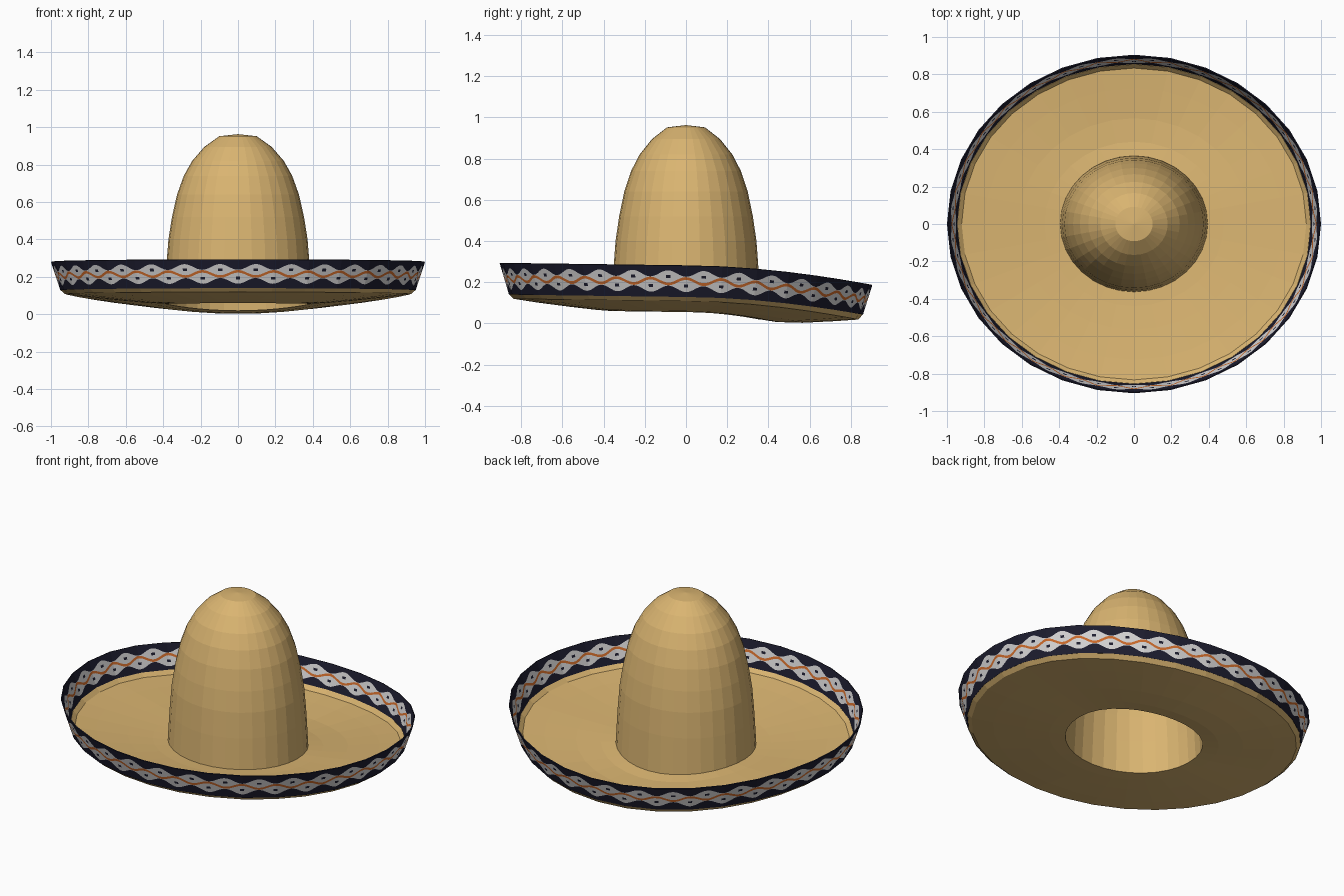
import bpy, bmesh, math

if "Cube" in bpy.data.objects:
    bpy.data.objects.remove(bpy.data.objects["Cube"])

SIDES = 32


def material(name, rgb):
    m = bpy.data.materials.new(name)
    m.diffuse_color = (*rgb, 1)
    m.use_nodes = True
    m.node_tree.nodes["Principled BSDF"].inputs["Base Color"].default_value = m.diffuse_color
    return m


STRAW = material("straw", (0.70, 0.46, 0.165))
NAVY = material("dark_navy", (0.012, 0.012, 0.028))
WHITE = material("off_white", (0.68, 0.67, 0.67))
ORANGE = material("orange", (0.62, 0.15, 0.025))


def droop(y):
    """Brim sags toward the back and lifts slightly at the front."""
    return -0.093 * (y / 0.9) ** 1.8 if y > 0 else -0.012 * y / 0.9


def ring_point(r, z, angle, squash, dip=0.0, sag=1.0):
    x, y = r * math.cos(angle), r * squash * math.sin(angle)
    return (x, y, z + sag * droop(y) - dip * max(0, math.sin(angle)) ** 2)


def make_object(name, bm, mats, thickness):
    me = bpy.data.meshes.new(name)
    bm.to_mesh(me)
    bm.free()
    for m in mats:
        me.materials.append(m)
    ob = bpy.data.objects.new(name, me)
    bpy.context.collection.objects.link(ob)
    mod = ob.modifiers.new("thickness", 'SOLIDIFY')
    mod.thickness = thickness
    mod.offset = 1
    return ob


def lathe(name, profile, thickness):
    """Elliptical lathe; profile rows are (radius, z, squash, dip, sag)."""
    bm = bmesh.new()
    rings = []
    for r, z, squash, dip, sag in profile:
        if r == 0:
            rings.append([bm.verts.new((0, 0, z))] * SIDES)
        else:
            rings.append([bm.verts.new(ring_point(r, z, math.tau * k / SIDES, squash, dip, sag))
                          for k in range(SIDES)])
    for a, b in zip(rings, rings[1:]):
        for k in range(SIDES):
            n = (k + 1) % SIDES
            quad = [a[k], b[k], b[n], a[n]]
            bm.faces.new(list(dict.fromkeys(quad)))
    return make_object(name, bm, [STRAW], thickness)


# Crown: tall dome, open underneath, its foot following the brim
crown = [(0.395, 0.055, 0.92, 0.018, 1)]
for r, z in [(0.384, 0.25), (0.372, 0.40), (0.353, 0.52), (0.326, 0.64), (0.29, 0.74),
             (0.245, 0.82), (0.18, 0.895), (0.10, 0.952), (0, 0.963)]:
    crown.append((r, z, 0.92, 0, 0))
lathe("crown", crown, 0.006)

# Brim: shallow dish with a hole for the head and a small curled edge
lathe("brim", [(0.395, 0.055, 0.92, 0.018, 1),
               (0.48, 0.060, 0.915, 0.028, 1),
               (0.62, 0.073, 0.912, 0.030, 1),
               (0.80, 0.092, 0.908, 0.018, 1),
               (0.925, 0.108, 0.905, 0.008, 1),
               (0.95, 0.130, 0.905, 0.0, 1)], 0.008)


# Rim band: upturned edge cut into a woven diamond pattern
def pattern_levels(c):
    """Heights (0..1) where the band changes colour; c = +1 at upper diamonds."""
    o_lo, o_hi = 0.455 - 0.09 * c, 0.545 - 0.09 * c
    top = max(o_hi, 0.745 + 0.10 * c)
    bottom = min(o_lo, 0.255 + 0.10 * c)
    low = [min(max(v, bottom), o_lo) for v in (0.31, 0.40)]
    high = [min(max(v, o_hi), top) for v in (0.60, 0.69)]
    return [0, bottom, *low, o_lo, o_hi, *high, top, 1]


BAND = [NAVY, WHITE, ORANGE]
ROW_COLOUR = [0, 1, 1, 1, 2, 1, 1, 1, 0]
CUTS = 16
bm = bmesh.new()
columns = []
for k in range(SIDES):
    corners = [[ring_point(r, z, math.tau * (k + d) / SIDES, 0.905) for r, z in ((0.95, 0.128), (1.0, 0.28))]
               for d in (0, 1)]
    for i in range(CUTS):
        f = i / CUTS
        lo, hi = [[a + (b - a) * f for a, b in zip(corners[0][e], corners[1][e])] for e in (0, 1)]
        columns.append([bm.verts.new([a + (b - a) * v for a, b in zip(lo, hi)])
                        for v in pattern_levels(-math.cos(math.tau * f))])
for n, col in enumerate(columns):
    nxt = columns[(n + 1) % len(columns)]
    i = n % CUTS
    for row, colour in enumerate(ROW_COLOUR):
        face = bm.faces.new((col[row], col[row + 1], nxt[row + 1], nxt[row]))
        # small dark dot in the middle of every diamond
        if row == 6 and i in (7, 8) or row == 2 and i in (0, CUTS - 1):
            colour = 0
        face.material_index = colour
bmesh.ops.dissolve_degenerate(bm, dist=1e-5, edges=bm.edges)
make_object("rim_band", bm, BAND, 0.006)
